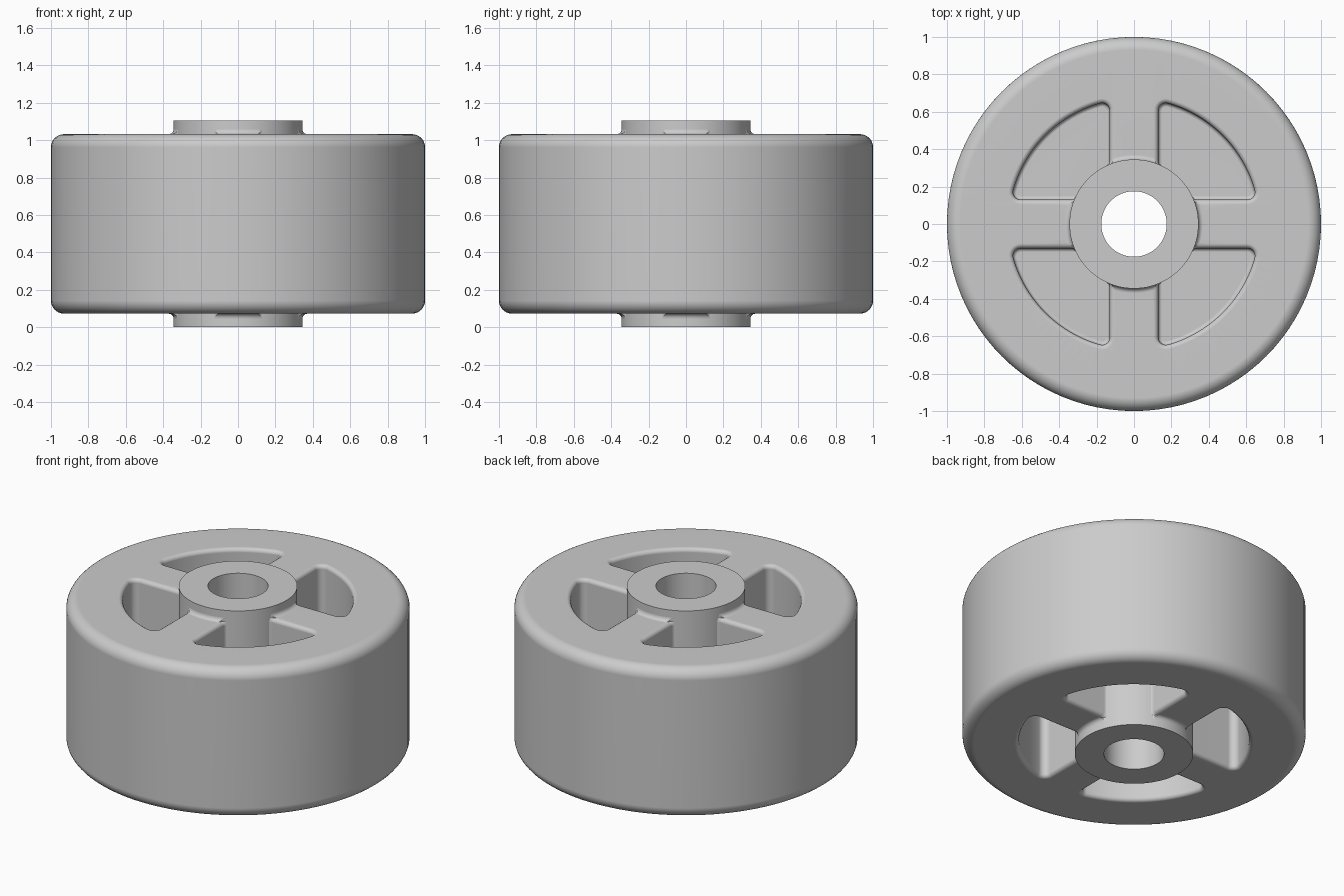
import bpy, bmesh
from math import sin, cos, pi, atan2, sqrt

if "Cube" in bpy.data.objects:
    bpy.data.objects.remove(bpy.data.objects["Cube"])

MID, HALF = 0.5525, 0.48          # centre height, half width of wheel
HUB_R, BORE_R = 0.345, 0.175
SPOKE, RIM_R = 0.13, 0.67         # spoke half width, pocket outer radius
SEG = 96


def arc(cx, cy, r, a0, a1, n):
    return [(cx + r * cos(a0 + (a1 - a0) * i / n),
             cy + r * sin(a0 + (a1 - a0) * i / n)) for i in range(n + 1)]


def make_object(name, bm):
    bmesh.ops.recalc_face_normals(bm, faces=bm.faces[:])
    me = bpy.data.meshes.new(name)
    bm.to_mesh(me)
    bm.free()
    ob = bpy.data.objects.new(name, me)
    bpy.context.collection.objects.link(ob)
    ob.location.z = MID
    return ob


def bridge(bm, a, b):
    for i in range(len(a)):
        j = (i + 1) % len(a)
        bm.faces.new((a[i], a[j], b[j], b[i]))


def lathe(name, profile):
    """Revolve a closed (radius, z) profile round the axle."""
    bm = bmesh.new()
    rings = [[bm.verts.new((r * cos(2 * pi * k / SEG), r * sin(2 * pi * k / SEG), z))
              for r, z in profile] for k in range(SEG)]
    for k in range(SEG):
        bridge(bm, rings[k], rings[(k + 1) % SEG])
    return make_object(name, bm)


def pocket_outline(o):
    """Rounded pocket in the +x+y quadrant, grown by o on spokes and rim."""
    rc, rh = 0.04 + o, 0.03 + o
    h, rim, hub = SPOKE - o, RIM_R + o, HUB_R - 0.003
    cy = h + rh
    cx = sqrt((hub + rh) ** 2 - cy ** 2)
    inner = arc(cx, cy, rh, pi + atan2(cy, cx), 1.5 * pi, 5)
    oy = h + rc
    ox = sqrt((rim - rc) ** 2 - oy ** 2)
    t = atan2(oy, ox)
    outer = arc(ox, oy, rc, -pi / 2, t, 6)
    half = inner + outer
    ti = atan2(cy, cx)
    rim_arc = arc(0, 0, rim, t, pi / 2 - t, 20)[1:-1]
    hub_arc = arc(0, 0, hub, pi / 2 - ti, ti, 10)[1:-1]
    return half + rim_arc + [(y, x) for x, y in reversed(half)] + hub_arc


def shade(ob):
    bpy.ops.object.select_all(action='DESELECT')
    ob.select_set(True)
    bpy.context.view_layer.objects.active = ob
    bpy.ops.object.shade_smooth_by_angle(angle=0.6)
    wn = ob.modifiers.new("face_weighted", 'WEIGHTED_NORMAL')
    wn.keep_sharp = True


# wheel body: rounded tread, flat faces, small fillet up to the hub
R, f = 0.07, 0.025
upper = arc(1 - R, HALF - R, R, 0, pi / 2, 8)
upper += arc(HUB_R + f, HALF + f, f, -pi / 2, -pi, 5)
upper += [(0.26, HALF + f)]
body = lathe("wheel_body", upper + [(r, -z) for r, z in reversed(upper)])

# pocket cutters: four per side, rounded floor and flared lip, leaving a web
WEB, floor_r, lip = 0.06, 0.02, 0.025
levels = [(-floor_r * (1 - sin(a)), WEB + floor_r * (1 - cos(a)))
          for a in (0, pi / 6, pi / 3, pi / 2)]
levels += [(lip * (1 - cos(a)), HALF - lip + lip * sin(a))
           for a in (0, pi / 8, pi / 4, 3 * pi / 8, pi / 2)]
levels.append((lip, HALF + 0.08))
bm = bmesh.new()
for side in (1, -1):
    for q in range(4):
        c, s = cos(q * pi / 2), sin(q * pi / 2)
        rings = [[bm.verts.new((x * c - y * s, x * s + y * c, side * z))
                  for x, y in pocket_outline(o)] for o, z in levels]
        for a, b in zip(rings, rings[1:]):
            bridge(bm, a, b)
        bm.faces.new(rings[0])
        bm.faces.new(rings[-1])
cutter = make_object("pocket_cutter", bm)
cutter.hide_render = True

cut = body.modifiers.new("pockets", 'BOOLEAN')
cut.operation, cut.solver, cut.object = 'DIFFERENCE', 'EXACT', cutter
bpy.context.view_layer.objects.active = body
bpy.ops.object.modifier_apply(modifier=cut.name)
bpy.data.objects.remove(cutter)

# hub sleeve with open bore
hub = lathe("hub", [(BORE_R, -MID), (HUB_R, -MID), (HUB_R, MID), (BORE_R, MID)])

for ob in (body, hub):
    shade(ob)
